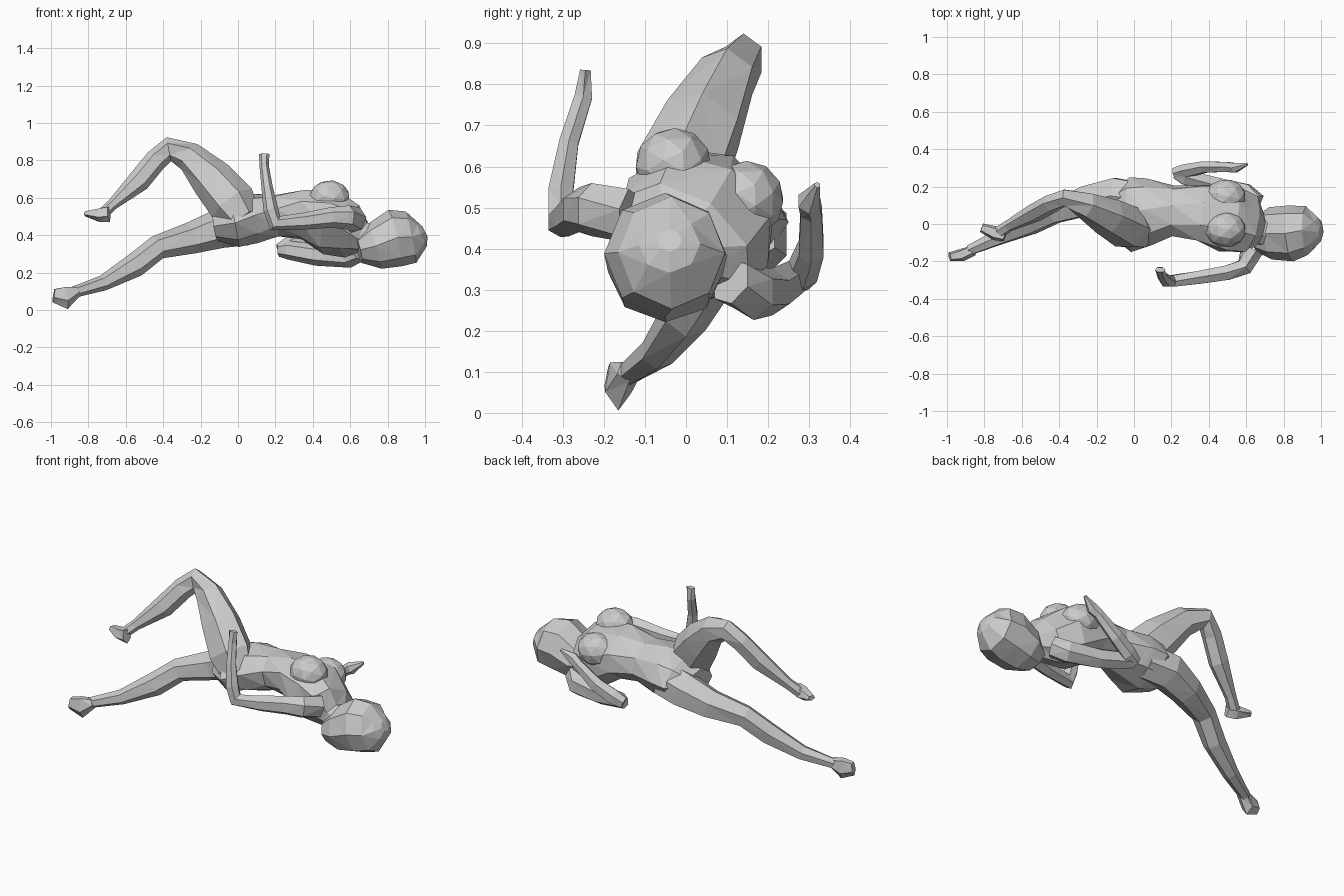
import bpy, bmesh
from math import cos, sin, tau, radians
from mathutils import Vector


def loft(name, rings, sides=6):
    """Skin a chain of elliptical rings: x, y, z, radius across, radius in y, roll."""
    bm = bmesh.new()
    pts = [Vector(r[:3]) for r in rings]
    loops = []
    for i, r in enumerate(rings):
        t = Vector((0, 0, 0))
        if i > 0:
            t += (pts[i] - pts[i - 1]).normalized()
        if i < len(pts) - 1:
            t += (pts[i + 1] - pts[i]).normalized()
        t.normalize()
        roll = radians(r[5]) if len(r) > 5 else 0
        ref = Vector((0, cos(roll), -sin(roll)))
        u = t.cross(ref).normalized()
        v = u.cross(t)
        loops.append([bm.verts.new(pts[i] + u * r[3] * cos(tau * k / sides)
                                   + v * r[4] * sin(tau * k / sides)) for k in range(sides)])
    for a, b in zip(loops, loops[1:]):
        for k in range(sides):
            n = (k + 1) % sides
            bm.faces.new((a[k], a[n], b[n], b[k]))
    bm.faces.new(loops[0])
    bm.faces.new(loops[-1])
    bmesh.ops.triangulate(bm, faces=bm.faces[:])
    bmesh.ops.recalc_face_normals(bm, faces=bm.faces[:])
    me = bpy.data.meshes.new(name)
    bm.to_mesh(me)
    bm.free()
    ob = bpy.data.objects.new(name, me)
    bpy.context.collection.objects.link(ob)
    return ob


# torso, rolled at the shoulders, running into the neck
loft("torso", [
    (-0.12, 0.06, 0.45, 0.08, 0.12),
    (-0.02, 0.05, 0.465, 0.13, 0.20),
    (0.08, 0.065, 0.49, 0.135, 0.18, 5),
    (0.21, 0.07, 0.505, 0.115, 0.14, 15),
    (0.35, 0.06, 0.51, 0.13, 0.165, 25),
    (0.50, 0.03, 0.465, 0.165, 0.20, 32),
    (0.61, 0.00, 0.42, 0.125, 0.185, 34),
    (0.67, -0.03, 0.39, 0.08, 0.09, 30),
    (0.76, -0.04, 0.37, 0.08, 0.08)], 8)

# chest
for name, loc in (("chest_front", (0.49, -0.03, 0.60)), ("chest_back", (0.49, 0.145, 0.52))):
    bpy.ops.mesh.primitive_ico_sphere_add(subdivisions=2, radius=1, location=loc,
                                          rotation=(radians(-32), 0, 0))
    ob = bpy.context.object
    ob.name = name
    ob.scale = (0.11, 0.095, 0.095)

# head
loft("head", [
    (0.645, -0.06, 0.32, 0.07, 0.09),
    (0.73, -0.05, 0.34, 0.125, 0.14),
    (0.84, -0.05, 0.385, 0.155, 0.15),
    (0.925, -0.035, 0.39, 0.14, 0.13),
    (0.98, -0.04, 0.41, 0.075, 0.075),
    (1.0, -0.04, 0.42, 0.03, 0.03)], 8)

# bent leg
loft("bent_leg", [
    (0.03, -0.05, 0.48, 0.10, 0.09),
    (-0.03, -0.02, 0.57, 0.13, 0.12),
    (-0.14, 0.04, 0.70, 0.115, 0.105),
    (-0.26, 0.10, 0.82, 0.08, 0.075),
    (-0.37, 0.14, 0.86, 0.065, 0.05),
    (-0.44, 0.11, 0.80, 0.06, 0.05),
    (-0.53, 0.06, 0.69, 0.06, 0.05),
    (-0.67, -0.01, 0.565, 0.03, 0.032),
    (-0.73, -0.05, 0.51, 0.03, 0.035)])
loft("bent_foot", [
    (-0.69, -0.065, 0.515, 0.045, 0.03),
    (-0.74, -0.05, 0.51, 0.04, 0.04),
    (-0.815, -0.02, 0.515, 0.015, 0.025)], 5)

# straight leg
loft("straight_leg", [
    (0.04, 0.13, 0.455, 0.11, 0.10),
    (-0.10, 0.15, 0.435, 0.105, 0.11),
    (-0.25, 0.125, 0.385, 0.085, 0.09),
    (-0.43, 0.06, 0.335, 0.065, 0.065),
    (-0.55, 0.00, 0.24, 0.065, 0.06),
    (-0.72, -0.07, 0.145, 0.042, 0.045),
    (-0.88, -0.14, 0.095, 0.03, 0.03)])
loft("straight_foot", [
    (-0.86, -0.14, 0.10, 0.03, 0.03),
    (-0.92, -0.165, 0.07, 0.065, 0.035),
    (-0.985, -0.175, 0.08, 0.04, 0.025)], 5)

# front arm, forearm raised
loft("front_arm", [
    (0.63, -0.14, 0.48, 0.07, 0.06),
    (0.59, -0.23, 0.495, 0.065, 0.05),
    (0.50, -0.26, 0.495, 0.055, 0.045),
    (0.35, -0.285, 0.475, 0.045, 0.04),
    (0.20, -0.305, 0.465, 0.045, 0.035),
    (0.175, -0.305, 0.54, 0.04, 0.035),
    (0.155, -0.285, 0.66, 0.03, 0.027),
    (0.14, -0.25, 0.77, 0.025, 0.025),
    (0.14, -0.245, 0.835, 0.028, 0.015)])

# back arm, folded
loft("back_upper_arm", [
    (0.65, 0.11, 0.32, 0.06, 0.06),
    (0.59, 0.165, 0.29, 0.065, 0.06),
    (0.42, 0.21, 0.295, 0.058, 0.05),
    (0.27, 0.25, 0.32, 0.05, 0.045),
    (0.22, 0.27, 0.32, 0.035, 0.03)])
loft("back_forearm", [
    (0.22, 0.27, 0.32, 0.035, 0.035),
    (0.28, 0.285, 0.345, 0.05, 0.04),
    (0.38, 0.305, 0.40, 0.045, 0.035),
    (0.50, 0.305, 0.49, 0.03, 0.03),
    (0.54, 0.30, 0.515, 0.035, 0.03),
    (0.605, 0.32, 0.555, 0.008, 0.008)])
